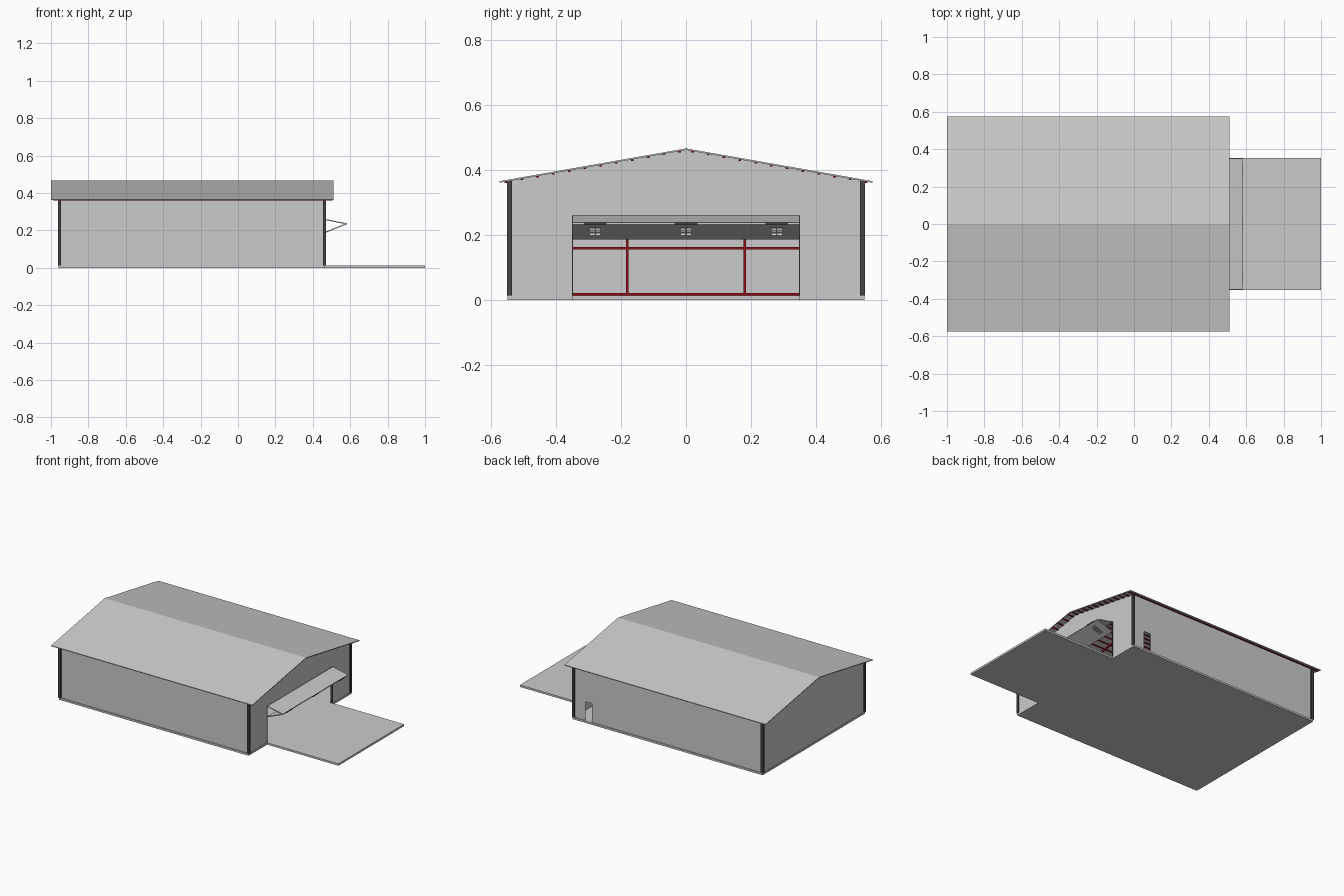
import bpy, bmesh, math
from mathutils import Matrix, Vector

if "Cube" in bpy.data.objects:
    bpy.data.objects.remove(bpy.data.objects["Cube"])


def material(name, rgb):
    m = bpy.data.materials.new(name)
    m.diffuse_color = (*rgb, 1)
    m.use_nodes = True
    m.node_tree.nodes["Principled BSDF"].inputs["Base Color"].default_value = m.diffuse_color
    return m


RED = material("red_steel", (0.30, 0.005, 0.01))
DARK = material("dark_trim", (0.06, 0.06, 0.06))


def finish(name, bm, mat=None):
    bmesh.ops.recalc_face_normals(bm, faces=bm.faces)
    me = bpy.data.meshes.new(name)
    bm.to_mesh(me)
    bm.free()
    ob = bpy.data.objects.new(name, me)
    bpy.context.collection.objects.link(ob)
    if mat:
        me.materials.append(mat)
    return ob


def add_box(bm, x, y, z, matrix=Matrix()):
    """Box from three (low, high) ranges."""
    mid = [(a + b) / 2 for a, b in (x, y, z)]
    size = [b - a for a, b in (x, y, z)]
    bmesh.ops.create_cube(bm, size=1, matrix=matrix @ Matrix.Translation(mid)
                          @ Matrix.Diagonal((*size, 1)))


def boxes(name, ranges, mat=None, matrix=Matrix()):
    bm = bmesh.new()
    for r in ranges:
        add_box(bm, *r, matrix)
    return finish(name, bm, mat)


def add_prism(bm, outline, axis, start, depth):
    """Extrude a 2D outline along x (outline is y,z) or y (outline is x,z)."""
    pts = [(start, a, b) if axis == 'x' else (a, start, b) for a, b in outline]
    f = bm.faces.new([bm.verts.new(p) for p in pts])
    out = bmesh.ops.extrude_face_region(bm, geom=[f])
    off = Vector((depth, 0, 0)) if axis == 'x' else Vector((0, depth, 0))
    bmesh.ops.translate(bm, vec=off, verts=[v for v in out['geom']
                                            if isinstance(v, bmesh.types.BMVert)])


def prism(name, outline, axis, start, depth, mat=None):
    bm = bmesh.new()
    add_prism(bm, outline, axis, start, depth)
    return finish(name, bm, mat)


X0, X1, W = -0.957, 0.463, 0.543      # outer wall planes
T, BASE = 0.004, 0.013                # wall thickness, slab height
RIDGE, EAVE, HALF = 0.467, 0.366, 0.575


def roof_z(y):
    return RIDGE - (RIDGE - EAVE) * abs(y) / HALF


# Floor slab and apron in front of the door
boxes("floor_slab", [((-0.96, 0.465), (-0.55, 0.55), (0, BASE))])
boxes("apron", [((0.465, 1.0), (-0.352, 0.352), (0, BASE))])

# Gable roof sheet
t = 0.005
prism("roof", [(-HALF, EAVE), (0, RIDGE), (HALF, EAVE),
               (HALF, EAVE - t), (0, RIDGE - t), (-HALF, EAVE - t)], 'x', -1.0, 1.51)

# End walls, the front one with the wide door opening
top = [(W, roof_z(W) - t), (0, RIDGE - t), (-W, roof_z(W) - t)]
prism("rear_gable_wall", [(-W, 0.005), (W, 0.005)] + top, 'x', X0, T)
D, DH = 0.35, 0.26
prism("door_gable_wall", [(-W, 0.005), (-D, 0.005), (-D, DH), (D, DH), (D, 0.005),
                          (W, 0.005)] + top, 'x', X1 - T, T)

# Long walls, the back one with a small doorway
h = roof_z(W) - t
prism("front_wall", [(X0, 0.005), (X1, 0.005), (X1, h), (X0, h)], 'y', -W, T)
prism("back_wall", [(X0, 0.005), (0.325, 0.005), (0.325, 0.14), (0.375, 0.14),
                    (0.375, 0.005), (X1, 0.005), (X1, h), (X0, h)], 'y', W - T, T)

# Dark corner trims wrapping each wall corner
for nx, x in (("rear", (-0.963, -0.946)), ("door", (0.454, 0.470))):
    for s in (-1, 1):
        y = sorted((s * 0.536, s * 0.552))
        boxes(f"corner_trim_{nx}", [(x, y, (BASE, h))], DARK)


# Folding door: two panels meeting at the outer hinge line
def panel_matrix(p, q):
    """Local x runs from p to q in the xz plane."""
    ang = math.atan2(q[1] - p[1], q[0] - p[0])
    return Matrix.Translation((p[0], 0, p[1])) @ Matrix.Rotation(-ang, 4, 'Y')


hinge, upper, lower = (0.58, 0.235), (0.466, 0.258), (0.466, 0.189)
L1, L2 = math.dist(upper, hinge), math.dist(lower, hinge)
th = (-0.003, 0.003)
boxes("upper_door_panel", [((0, L1), (-D, D), th)], None, panel_matrix(upper, hinge))

u0, u1, ww = 0.033, 0.095, 0.017
centres = (-0.28, 0, 0.28)
parts = [((0, u0), (-D, D), th), ((u1, L2), (-D, D), th)]
edges = [-D] + [c + s * ww for c in centres for s in (-1, 1)] + [D]
for a, b in zip(edges[::2], edges[1::2]):
    parts.append(((u0, u1), (a, b), th))
for c in centres:                                   # window bars
    parts.append(((u0, u1), (c - 0.001, c + 0.001), th))
    for k in (1, 2):
        u = u0 + (u1 - u0) * k / 3
        parts.append(((u - 0.002, u + 0.002), (c - ww, c + ww), th))
boxes("lower_door_panel", parts, None, panel_matrix(lower, hinge))
boxes("door_hinges", [((0.577, 0.584), (c - 0.035, c + 0.035), (0.232, 0.238))
                      for c in centres], DARK)

# Door frame lining
boxes("door_frame", [((0.452, 0.466), (-D - 0.002, -D + 0.002), (BASE, DH)),
                     ((0.452, 0.466), (D - 0.002, D + 0.002), (BASE, DH))], DARK)

# Red purlins under the roof
N = 12
bm = bmesh.new()
for i in range(N):
    for s in (-1, 1):
        y = s * (0.02 + 0.535 * i / (N - 1))
        z = roof_z(y) - t
        add_box(bm, (-0.99, 0.505), (y - 0.004, y + 0.004), (z - 0.004, z + 0.001))
finish("purlins", bm, RED)

# Red portal frames: side columns and rafters
bm = bmesh.new()
yi = W - T
for i in range(5):
    x = -0.945 + i * (0.445 + 0.945) / 4
    for s in (-1, 1):
        add_box(bm, (x - 0.004, x + 0.004), sorted((s * yi, s * (yi - 0.010))), (BASE, h))
    z, r = roof_z(yi) - 0.008, RIDGE - 0.008
    add_prism(bm, [(-yi, z), (0, r), (yi, z), (yi, z - 0.01), (0, r - 0.01), (-yi, z - 0.01)],
              'x', x - 0.004, 0.008)
finish("portal_frames", bm, RED)

# Red horizontal rails on the side walls and rear wall, and rear columns
bm = bmesh.new()
for z in (0.018, 0.159, 0.30):
    add_box(bm, (X0 + T, X0 + T + 0.008), (-yi, yi), (z - 0.004, z + 0.004))
    add_box(bm, (X0 + T, X1 - T), (-yi, -yi + 0.006), (z - 0.004, z + 0.004))
    if z > 0.1:
        add_box(bm, (X0 + T, X1 - T), (yi - 0.006, yi), (z - 0.004, z + 0.004))
for y in (-0.181, 0.181):
    add_box(bm, (X0 + T, X0 + T + 0.01), (y - 0.004, y + 0.004), (BASE, roof_z(y) - 0.01))
finish("wall_rails", bm, RED)
